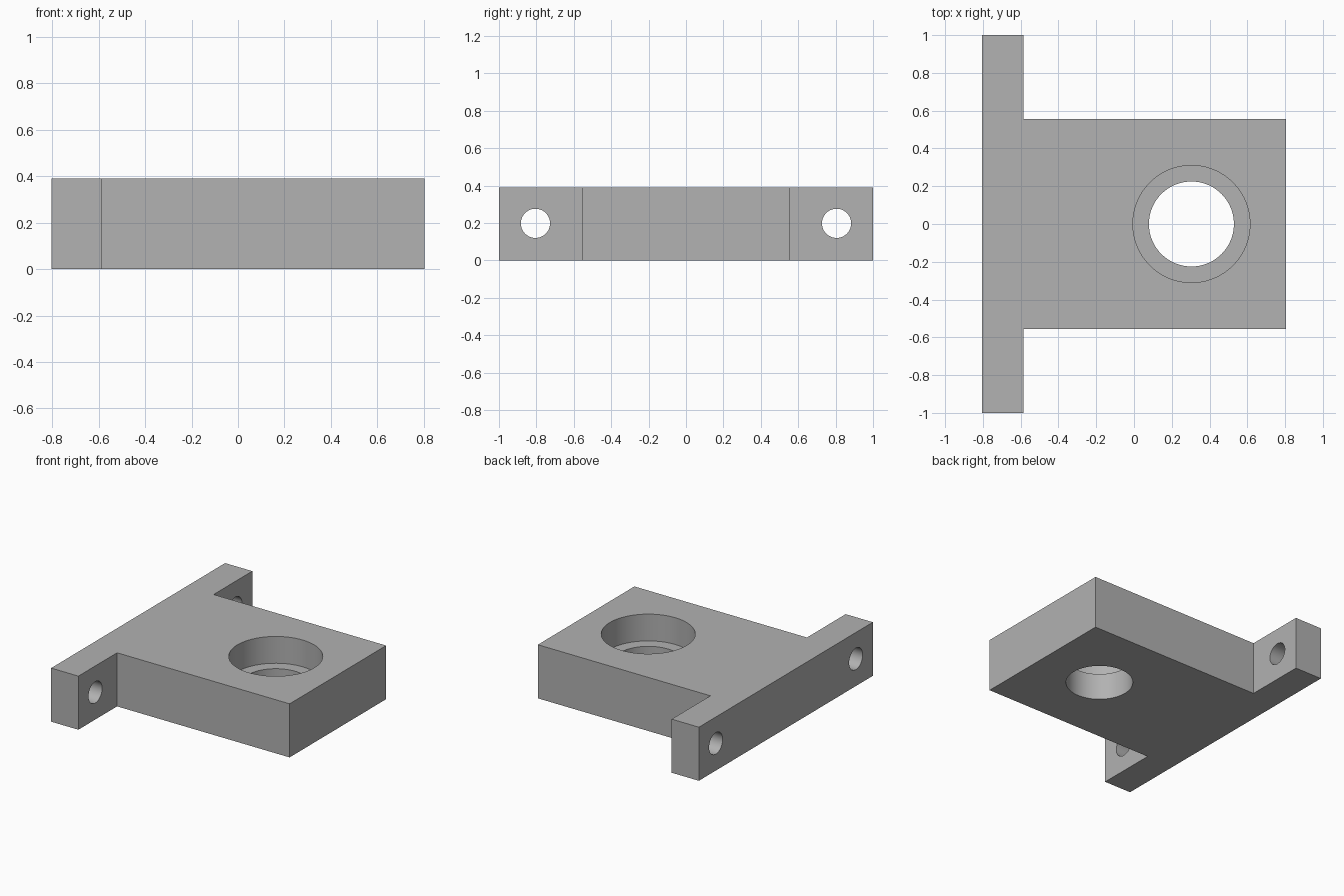
import bpy
from math import pi

default = bpy.data.objects.get("Cube")
if default:
    bpy.data.objects.remove(default, do_unlink=True)

# Main dimensions
HEIGHT = 0.39
HALF_X = 0.804
FLANGE_X = -0.585
BODY_Y = 0.555
BORE_X = 0.304

grey = bpy.data.materials.new("plain_grey")
grey.use_nodes = True
colour = (0.445, 0.445, 0.445, 1)
grey.diffuse_color = colour
grey.node_tree.nodes["Principled BSDF"].inputs["Base Color"].default_value = colour


def prism(name, outline, height):
    """Extrude a flat outline upward from the ground."""
    n = len(outline)
    verts = [(x, y, z) for z in (0, height) for x, y in outline]
    faces = [tuple(reversed(range(n))), tuple(range(n, 2 * n))]
    faces += [(i, (i + 1) % n, (i + 1) % n + n, i + n) for i in range(n)]
    mesh = bpy.data.meshes.new(name)
    mesh.from_pydata(verts, [], faces)
    mesh.materials.append(grey)
    obj = bpy.data.objects.new(name, mesh)
    bpy.context.collection.objects.link(obj)
    return obj


def drill(target, radius, depth, location, rotation=(0, 0, 0)):
    """Cut a round hole and discard the cutter."""
    bpy.ops.mesh.primitive_cylinder_add(vertices=96, radius=radius, depth=depth,
                                        location=location, rotation=rotation)
    cutter = bpy.context.object
    cutter.hide_render = True
    cutter.data.materials.append(grey)
    mod = target.modifiers.new("hole", 'BOOLEAN')
    mod.operation = 'DIFFERENCE'
    mod.solver = 'EXACT'
    mod.object = cutter
    bpy.ops.object.select_all(action='DESELECT')
    target.select_set(True)
    bpy.context.view_layer.objects.active = target
    bpy.ops.object.modifier_apply(modifier=mod.name)
    bpy.data.objects.remove(cutter, do_unlink=True)


# T-shaped block: wide mounting flange with a body in front of it
half = [(HALF_X, BODY_Y), (FLANGE_X, BODY_Y), (FLANGE_X, 1), (-HALF_X, 1)]
outline = half + [(x, -y) for x, y in reversed(half)]
bracket = prism("mounting_bracket", outline, HEIGHT)

# Through bore and wider counterbore down to mid height
drill(bracket, 0.225, 2, (BORE_X, 0, 0))
drill(bracket, 0.31, HEIGHT, (BORE_X, 0, HEIGHT))

# Bolt holes through both flange ears
for side in (-1, 1):
    drill(bracket, 0.078, 0.6, (-0.7, side * 0.805, HEIGHT / 2 + 0.003), (0, pi / 2, 0))

bpy.ops.object.shade_smooth_by_angle(angle=pi / 6)
